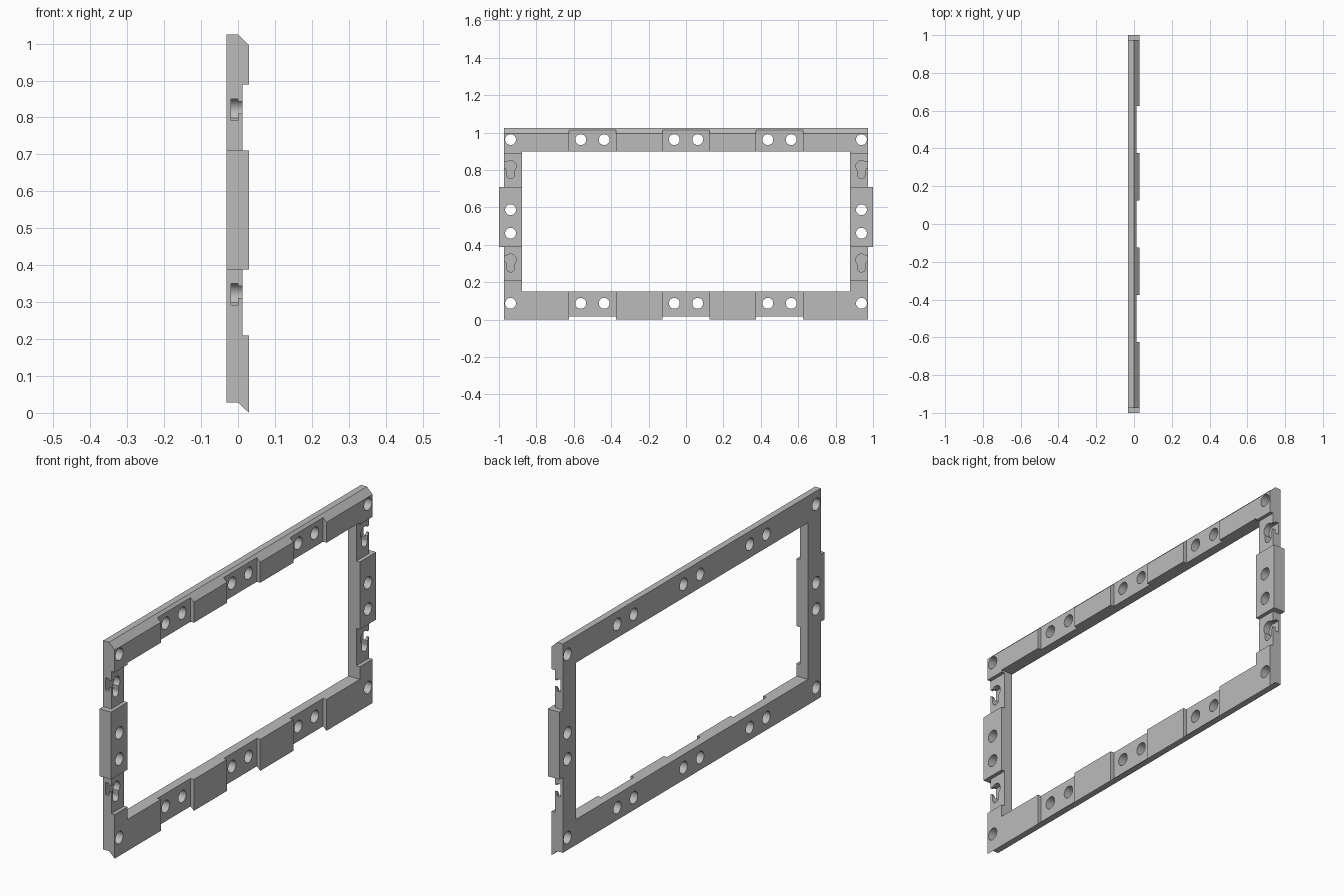
import bpy
import math
from mathutils import Matrix

cube = bpy.data.objects.get("Cube")
if cube:
    bpy.data.objects.remove(cube, do_unlink=True)

HOLE_R = 0.029
MID = 0.525        # height of the frame's centre
STEP = 0.012       # depth plane of the shallow recesses
BACK = -0.031
FACE = 0.03

grey = bpy.data.materials.new("plain grey")
grey.use_nodes = True
color = (0.5, 0.5, 0.5, 1)
grey.diffuse_color = color
grey.node_tree.nodes["Principled BSDF"].inputs["Base Color"].default_value = color


def new_object(name, mesh):
    obj = bpy.data.objects.new(name, mesh)
    bpy.context.scene.collection.objects.link(obj)
    return obj


def box(name, x, y, z):
    """Box from (low, high) ranges."""
    bpy.ops.mesh.primitive_cube_add(size=1)
    obj = bpy.context.object
    obj.name = name
    ranges = [sorted(r) for r in (x, y, z)]
    scale = Matrix.Diagonal([b - a for a, b in ranges] + [1])
    obj.data.transform(Matrix.Translation([(a + b) / 2 for a, b in ranges]) @ scale)
    return obj


def rod(name, y, z, radius, x=(-0.1, 0.1)):
    """Cylinder running along x."""
    bpy.ops.mesh.primitive_cylinder_add(vertices=32, radius=radius, depth=x[1] - x[0])
    obj = bpy.context.object
    obj.name = name
    obj.data.transform(Matrix.Translation(((x[0] + x[1]) / 2, y, z))
                       @ Matrix.Rotation(math.pi / 2, 4, 'Y'))
    return obj


# Frame slab: bevelled top edge and matching lip at the bottom
profile = [(BACK, 0.028), (0, 0.028), (FACE, 0), (FACE, 0.996), (0, 1.025), (BACK, 1.025)]
n = len(profile)
verts = [(x, y, z) for y in (-0.973, 0.973) for x, z in profile]
faces = [tuple(range(n)), tuple(range(2 * n - 1, n - 1, -1))]
faces += [(i, i + n, (i + 1) % n + n, (i + 1) % n) for i in range(n)]
mesh = bpy.data.meshes.new("mounting_frame")
mesh.from_pydata(verts, [], faces)
frame = new_object("mounting_frame", mesh)

adders, cutters = [], []

# Side tabs
for s in (-1, 1):
    adders.append(box("side_tab", (BACK, FACE), (s * 0.9, s), (0.388, 0.71)))

# Central opening
cutters.append(box("opening", (-0.1, 0.1), (-0.876, 0.876), (0.15, 0.898)))

# Shallow recesses across the long bars and the short bars
for y in (-0.5, 0, 0.5):
    cutters.append(box("bar_recess", (STEP, 0.1), (y - 0.125, y + 0.125), (-0.1, 1.1)))
for z0, z1 in ((0.21, 0.388), (0.71, 0.889)):
    cutters.append(box("side_recess", (STEP, 0.1), (-1.1, 1.1), (z0, z1)))

# Screw holes: corners, pairs along the bars, pairs in the tabs
for s in (-1, 1):
    for y in (-0.5, 0, 0.5):
        for d in (-0.0625, 0.0625):
            cutters.append(rod("bar_hole", y + d, MID + s * 0.4375, HOLE_R))
    for d in (-0.4375, -0.0625, 0.0625, 0.4375):
        cutters.append(rod("side_hole", s * 0.938, MID + d, HOLE_R))

    # Blind keyholes that open on the outer edge
    for z in (0.321, 0.821):
        y = s * 0.938
        cutters += [
            rod("key_head", y, z, 0.03, (-0.019, 0.1)),
            rod("key_tail_end", y, z - 0.045, 0.021, (-0.0192, 0.1)),
            box("key_tail", (-0.0188, 0.1), (y - 0.0205, y + 0.0205), (z - 0.045, z)),
            box("key_undercut", (-0.0195, 0), (y, s * 1.1), (z - 0.029, z + 0.0295)),
            box("key_mouth", (-0.01, 0.1), (y, s * 1.1), (z - 0.01, z + 0.022)),
        ]

for helper, operation in [(a, 'UNION') for a in adders] + [(c, 'DIFFERENCE') for c in cutters]:
    helper.hide_render = True
    mod = frame.modifiers.new(helper.name, 'BOOLEAN')
    mod.operation = operation
    mod.solver = 'EXACT'
    mod.object = helper

# Bake the booleans and discard the helpers
deps = bpy.context.evaluated_depsgraph_get()
result = bpy.data.meshes.new_from_object(frame.evaluated_get(deps))
frame.modifiers.clear()
frame.data = result
for helper in adders + cutters:
    bpy.data.objects.remove(helper, do_unlink=True)

result.materials.clear()
result.materials.append(grey)
for poly in result.polygons:
    poly.material_index = 0

bpy.ops.object.select_all(action='DESELECT')
frame.select_set(True)
bpy.context.view_layer.objects.active = frame
bpy.ops.object.shade_smooth_by_angle(angle=math.radians(30))
